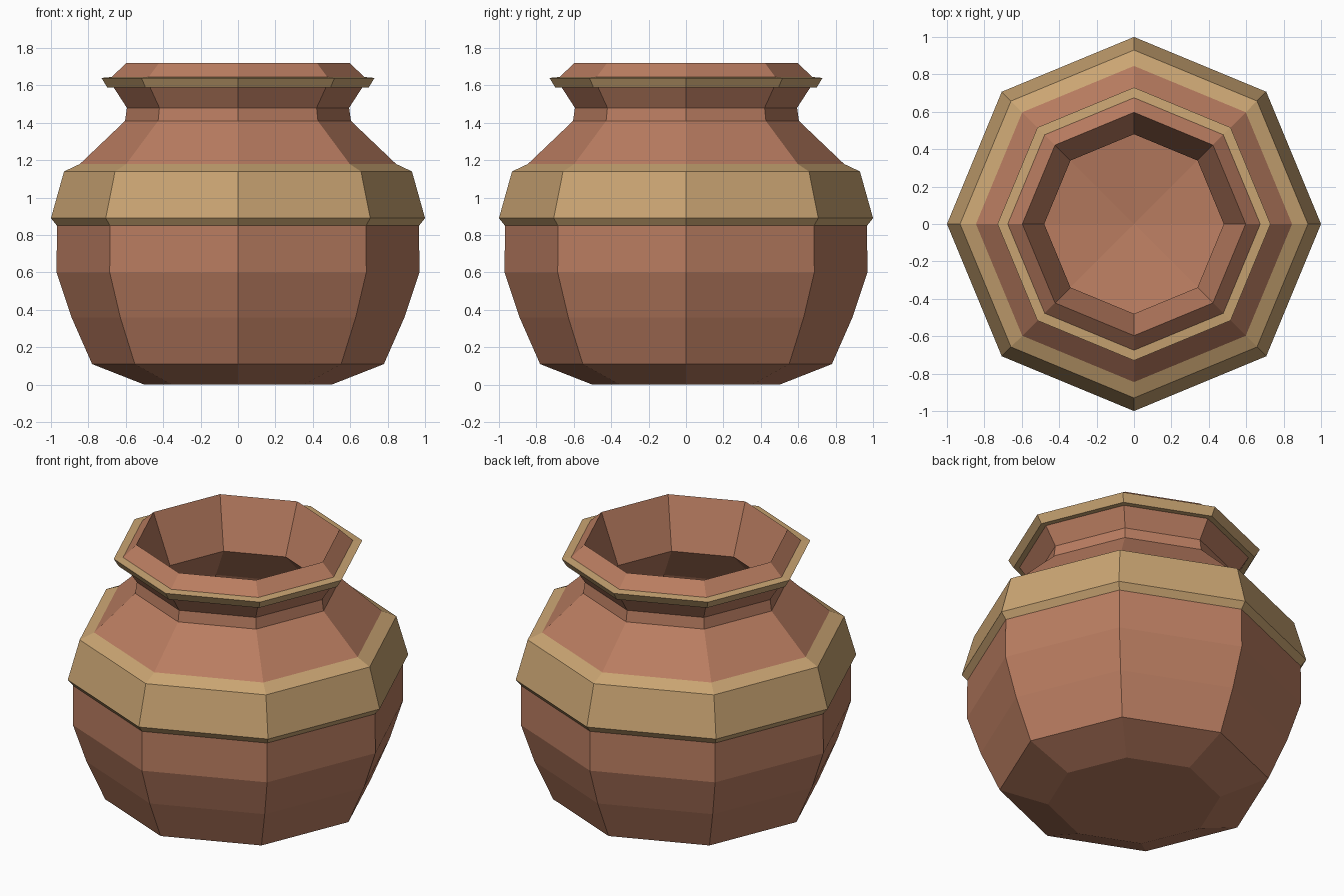
import bpy, bmesh, math

if "Cube" in bpy.data.objects:
    bpy.data.objects.remove(bpy.data.objects["Cube"])

SIDES = 8


def material(name, rgb):
    m = bpy.data.materials.new(name)
    m.diffuse_color = (*rgb, 1)
    m.use_nodes = True
    m.node_tree.nodes["Principled BSDF"].inputs["Base Color"].default_value = m.diffuse_color
    return m


clay = material("terracotta clay", (0.491, 0.205, 0.119))
tan = material("tan glaze", (0.591, 0.376, 0.171))

# Profile (radius, height, colour of the strip leading to the next point)
profile = [
    (0.00, 0.00, 0), (0.50, 0.00, 0), (0.78, 0.11, 0), (0.89, 0.36, 0),
    (0.97, 0.60, 0),
    (0.968, 0.85, 1), (1.00, 0.89, 1), (0.93, 1.14, 1),      # shoulder band
    (0.845, 1.18, 0), (0.604, 1.41, 0), (0.594, 1.48, 0),    # shoulder and neck
    (0.665, 1.59, 1), (0.70, 1.59, 1), (0.73, 1.64, 1),      # rim band
    (0.675, 1.645, 0), (0.597, 1.72, 0),                     # lip
    (0.48, 1.41, 0), (0.74, 1.14, 0), (0.86, 0.87, 0),       # hollow inside
    (0.86, 0.60, 0), (0.78, 0.36, 0), (0.66, 0.20, 0), (0.00, 0.11, 0),
]


def lathe(name, points, mats):
    bm = bmesh.new()
    rings = []
    for r, z, _ in points:
        n = SIDES if r > 0 else 1
        rings.append([bm.verts.new((r * math.cos(math.tau * i / SIDES),
                                    r * math.sin(math.tau * i / SIDES), z))
                      for i in range(n)])
    for (a, b), (_, _, mat) in zip(zip(rings, rings[1:]), points):
        for i in range(SIDES):
            j = (i + 1) % SIDES
            corners = [a[i % len(a)], a[j % len(a)], b[j % len(b)], b[i % len(b)]]
            face = bm.faces.new(list(dict.fromkeys(corners)))
            face.material_index = mat
    bmesh.ops.recalc_face_normals(bm, faces=bm.faces)
    me = bpy.data.meshes.new(name)
    bm.to_mesh(me)
    bm.free()
    for m in mats:
        me.materials.append(m)
    ob = bpy.data.objects.new(name, me)
    bpy.context.collection.objects.link(ob)
    return ob


# Hollow eight-sided pot
lathe("clay_pot", profile, [clay, tan])
